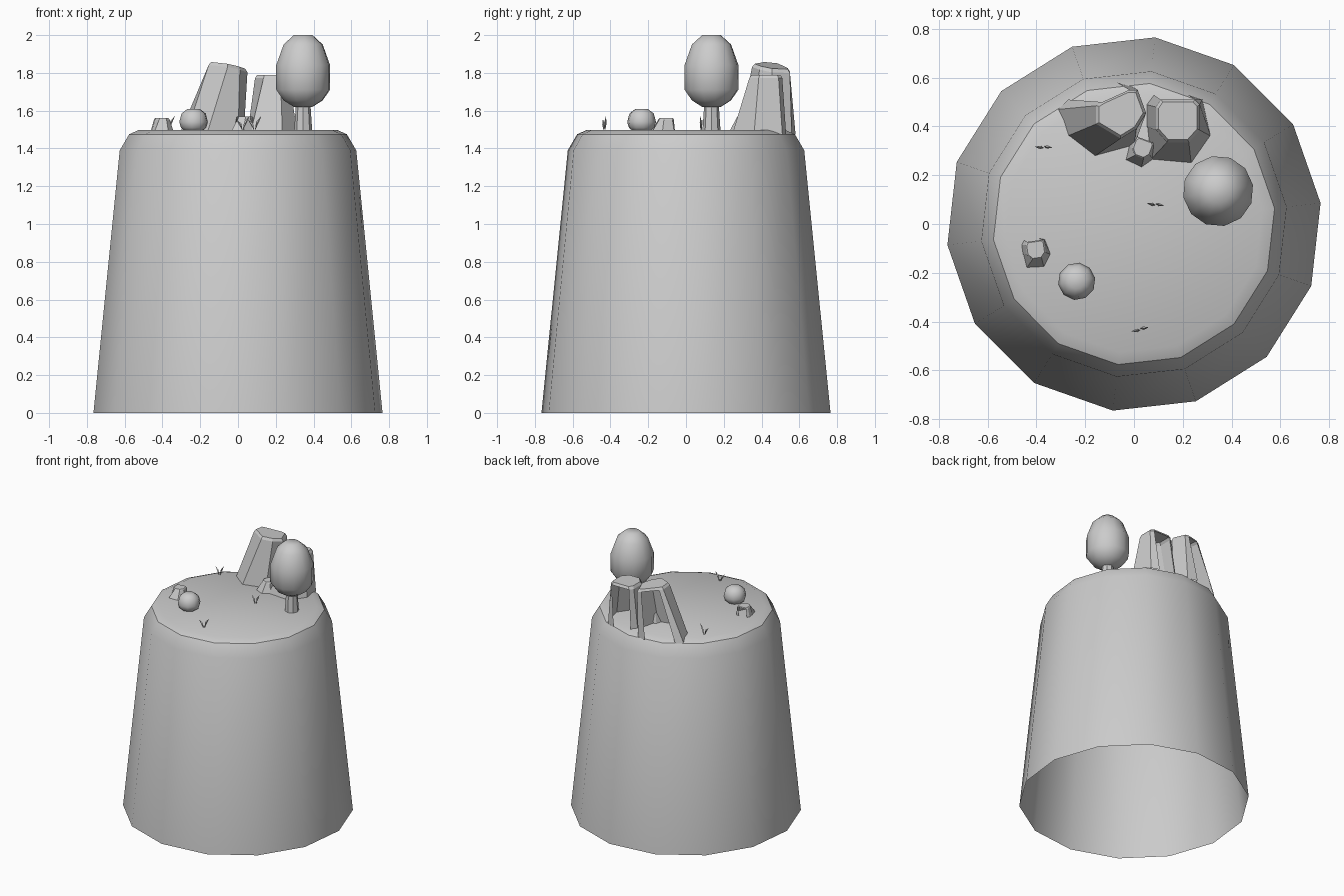
import bpy, math
from mathutils import Matrix, Vector

if "Cube" in bpy.data.objects:
    bpy.data.objects.remove(bpy.data.objects["Cube"])


def make(name, verts, faces, angle=None):
    me = bpy.data.meshes.new(name)
    me.from_pydata(verts, [], faces)
    me.validate()
    ob = bpy.data.objects.new(name, me)
    bpy.context.collection.objects.link(ob)
    if angle:
        bpy.ops.object.select_all(action='DESELECT')
        ob.select_set(True)
        bpy.context.view_layer.objects.active = ob
        bpy.ops.object.shade_smooth_by_angle(angle=math.radians(angle))
    return ob


def lathe(name, profile, n, loc=(0, 0), rot=0, bottom=False, angle=40):
    """Revolve (radius, z) pairs, listed from bottom to top, and cap the top."""
    verts, faces = [], []
    for r, z in profile:
        for i in range(n):
            a = math.radians(rot) + 2 * math.pi * i / n
            verts.append((loc[0] + r * math.cos(a), loc[1] + r * math.sin(a), z))
    for k in range(len(profile) - 1):
        for i in range(n):
            j = (i + 1) % n
            faces.append((k*n + i, k*n + j, k*n + n + j, k*n + n + i))
    last = (len(profile) - 1) * n
    faces.append(tuple(range(last, last + n)))
    if bottom:
        faces.append(tuple(reversed(range(n))))
    return make(name, verts, faces, angle)


def rock(name, base, top, zb, ztop, gap=4, bevel=0.018, inset=0.88):
    """Faceted rock, counter-clockwise loops; the side after index gap is open."""
    n = len(base)
    cx = sum(p[0] for p in top) / n
    cy = sum(p[1] for p in top) / n
    verts = [(x, y, zb) for x, y in base]
    verts += [(x, y, ztop(x, y) - bevel) for x, y in top]
    for x, y in top:
        x, y = cx + (x - cx) * inset, cy + (y - cy) * inset
        verts.append((x, y, ztop(x, y)))
    faces = [tuple(range(2*n, 3*n))]
    for i in range(n):
        j = (i + 1) % n
        if i != gap:
            faces.append((i, j, n + j, n + i))
        faces.append((n + i, n + j, 2*n + j, 2*n + i))
    return make(name, verts, faces)


# Tapered pillar with a rounded rim, open underneath
lathe("pillar", [(0.77, 0), (0.63, 1.39), (0.58, 1.475), (0.53, 1.497)],
      14, rot=6.4, angle=30)

# Tall rocks at the back edge
base_a = [(-.165, .275), (0, .32), (.03, .45), (0, .56),
          (-.07, .58), (-.27, .51), (-.31, .47), (-.275, .36)]
top_a = [(-.055, .35), (.01, .39), (.05, .455), (.015, .55),
         (-.02, .55), (-.13, .50), (-.155, .485), (-.155, .41)]
rock("leaning_rock", base_a, top_a, 1.475, lambda x, y: 1.83 - 0.17 * x - 0.1 * (y - .45))
base_b = [(.065, .26), (.235, .245), (.315, .36), (.28, .51),
          (.22, .53), (.08, .53), (.05, .49), (.05, .40)]
top_b = [(.135, .335), (.225, .335), (.27, .385), (.27, .49),
         (.25, .51), (.11, .51), (.09, .48), (.09, .385)]
rock("upright_rock", base_b, top_b, 1.475, lambda x, y: 1.79)

# Pebbles reuse the upright rock outline
for name, cx, cy, rot, z in (("pebble_left", -.40, -.12, 8, 1.56),
                             ("pebble_back", .03, .297, -20, 1.57)):
    m = Matrix.Rotation(math.radians(rot), 2) * 0.43
    move = lambda pts: [tuple(m @ Vector((x - .182, y - .39)) + Vector((cx, cy)))
                        for x, y in pts]
    rock(name, move(base_b), move(top_b), 1.49, lambda x, y: z, bevel=.006)

# Tree
lathe("tree_trunk", [(.048, 1.49), (.038, 1.64)], 8, (.345, .135))
crown = [(.05, 0), (.105, .09), (.145, .24), (.145, .58), (.105, .87), (.05, 1)]
lathe("tree_crown", [(r, 1.62 + .38 * z) for r, z in crown], 12, (.345, .135),
      rot=10, bottom=True, angle=60)

# Bush
lathe("bush", [(.045, 1.49), (.068, 1.51), (.077, 1.54), (.065, 1.585), (.032, 1.61)],
      10, (-.235, -.235), rot=10, bottom=True, angle=60)

# Grass tufts: two thin blades in a V
for k, (x, y) in enumerate(((-.37, .315), (.088, .08), (.025, -.432))):
    rot = Matrix.Rotation(math.radians((-8, -14, 8)[k]), 3, 'Z')
    verts, faces = [], []
    for side, h in ((-1, .058), (1, .075)):
        o = len(verts)
        for dx, dy, dz in ((0, 0, -.005), (.008, 0, h * .6), (.014, .007, h * .5),
                           (.024, 0, h * .6), (.014, -.007, h * .5), (.036, 0, h)):
            verts.append(rot @ Vector((side * dx, dy + side * .003, dz)) + Vector((x, y, 1.497)))
        for a, b in ((1, 2), (2, 3), (3, 4), (4, 1)):
            faces += [(o, o + b, o + a), (o + a, o + b, o + 5)]
    make("grass_%d" % (k + 1), verts, faces)
